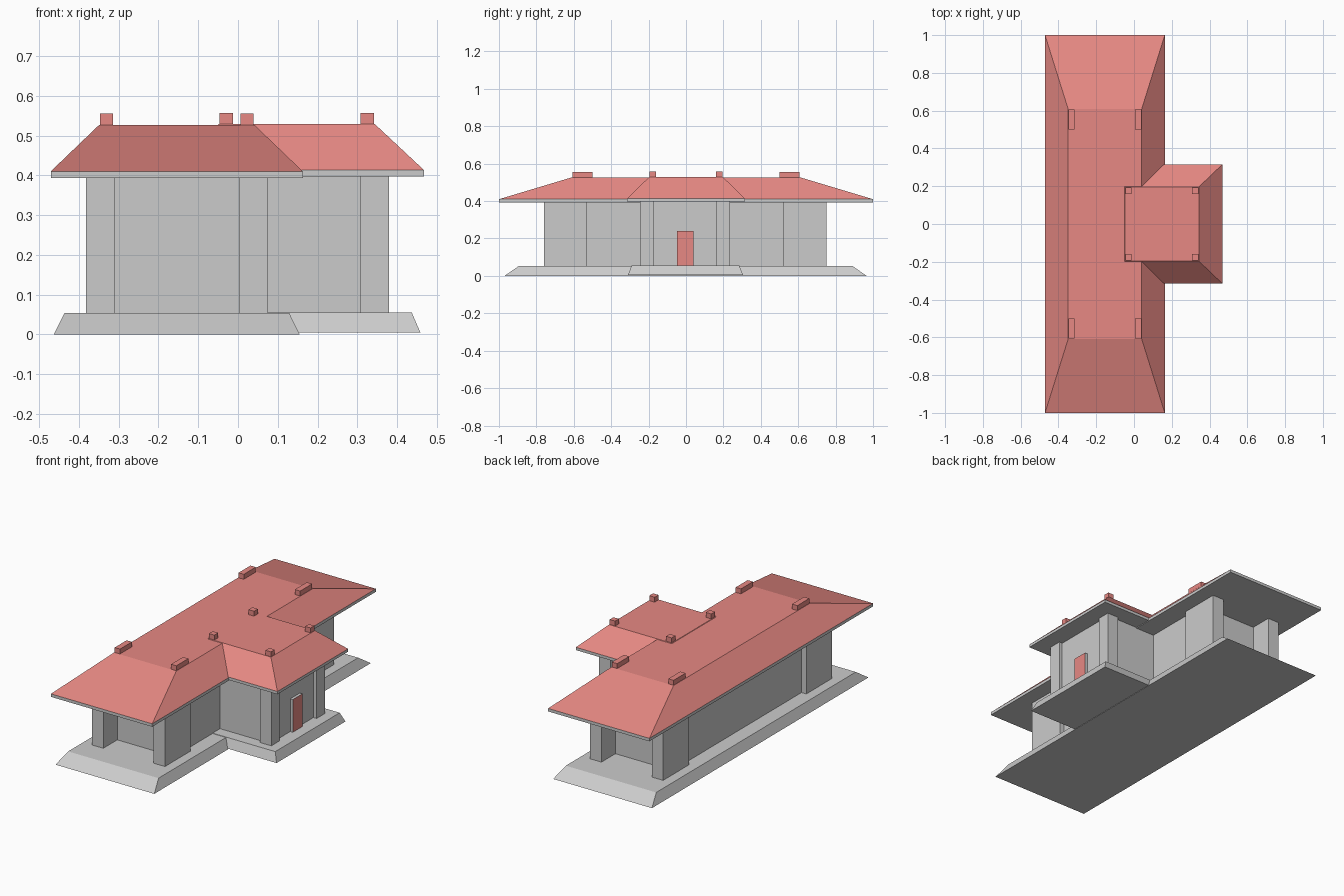
import bpy, bmesh

if "Cube" in bpy.data.objects:
    bpy.data.objects.remove(bpy.data.objects["Cube"])

red = bpy.data.materials.new("red_paint")
red.diffuse_color = (0.8, 0.25, 0.23, 1)
red.use_nodes = True
red.node_tree.nodes["Principled BSDF"].inputs["Base Color"].default_value = red.diffuse_color
grey = bpy.data.materials.new("plain_grey")
grey.diffuse_color = (0.8, 0.8, 0.8, 1)
grey.use_nodes = True
grey.node_tree.nodes["Principled BSDF"].inputs["Base Color"].default_value = grey.diffuse_color


def frustum(name, center, low, high, z0, z1, mat=None):
    """Box whose bottom and top rectangles (half sizes) may differ."""
    cx, cy = center
    bm = bmesh.new()
    bmesh.ops.create_cube(bm, size=2)
    for v in bm.verts:
        hx, hy = high if v.co.z > 0 else low
        v.co = (cx + v.co.x * hx, cy + v.co.y * hy, z1 if v.co.z > 0 else z0)
    mesh = bpy.data.meshes.new(name)
    bm.to_mesh(mesh)
    bm.free()
    ob = bpy.data.objects.new(name, mesh)
    bpy.context.collection.objects.link(ob)
    if mat:
        mesh.materials.append(mat)
    return ob


def box(name, x0, x1, y0, y1, z0, z1, mat=None):
    h = ((x1 - x0) / 2, (y1 - y0) / 2)
    return frustum(name, ((x0 + x1) / 2, (y0 + y1) / 2), h, h, z0, z1, mat)


def corners(name, center, half, size, z0, z1, mat=None):
    """Four blocks set inside the corners of a rectangle."""
    for sx in (-1, 1):
        for sy in (-1, 1):
            c = (center[0] + sx * (half[0] - size[0] / 2),
                 center[1] + sy * (half[1] - size[1] / 2))
            h = (size[0] / 2, size[1] / 2)
            frustum(name, c, h, h, z0, z1, mat)


def block(name, cx, base_c, base_low, base_high, base_z, body_c, body, post,
          recess, eave, ridge, roof_z, ridge_block):
    # sloped plinth
    frustum(name + "_plinth", base_c, base_low, base_high, *base_z)
    # recessed wall and corner piers
    wall = (body[0] - recess[0], body[1] - recess[1])
    z0, z1 = base_z[1], roof_z[0]
    frustum(name + "_wall", body_c, wall, wall, z0 - 0.005, z1 + 0.005)
    corners(name + "_pier", body_c, body, post, z0 - 0.005, z1 + 0.005)
    # grey eave slab with red flat-topped hip roof
    frustum(name + "_eave", (cx, 0), eave, eave, roof_z[0], roof_z[1])
    frustum(name + "_roof", (cx, 0), eave, ridge, roof_z[1], roof_z[2], red)
    # small roof ornaments
    inset = (ridge[0] - 0.002, ridge[1] - 0.003)
    corners(name + "_roof_block", (cx, 0), inset, ridge_block,
            roof_z[2] - 0.003, roof_z[2] + 0.028, red)


block("main_hall", -0.154,
      (-0.154, -0.002), (0.309, 0.968), (0.283, 0.892), (0, 0.053),
      (-0.1535, -0.005), (0.2285, 0.755), (0.071, 0.23), (0.03, 0.125),
      (0.317, 1.0), (0.195, 0.61), (0.393, 0.41, 0.527), (0.033, 0.107))

block("side_wing", 0.148,
      (0.15, -0.003), (0.309, 0.308), (0.287, 0.288), (0.004, 0.055),
      (0.148, -0.005), (0.232, 0.24), (0.072, 0.075), (0.02, 0.02),
      (0.32, 0.316), (0.196, 0.197), (0.397, 0.413, 0.529), (0.034, 0.034))

# door: grey block with a red front face
door = box("door", 0.34, 0.376, -0.047, 0.039, 0.05, 0.24, grey)
door.data.materials.append(red)
for f in door.data.polygons:
    if f.normal.x > 0.9:
        f.material_index = 1
